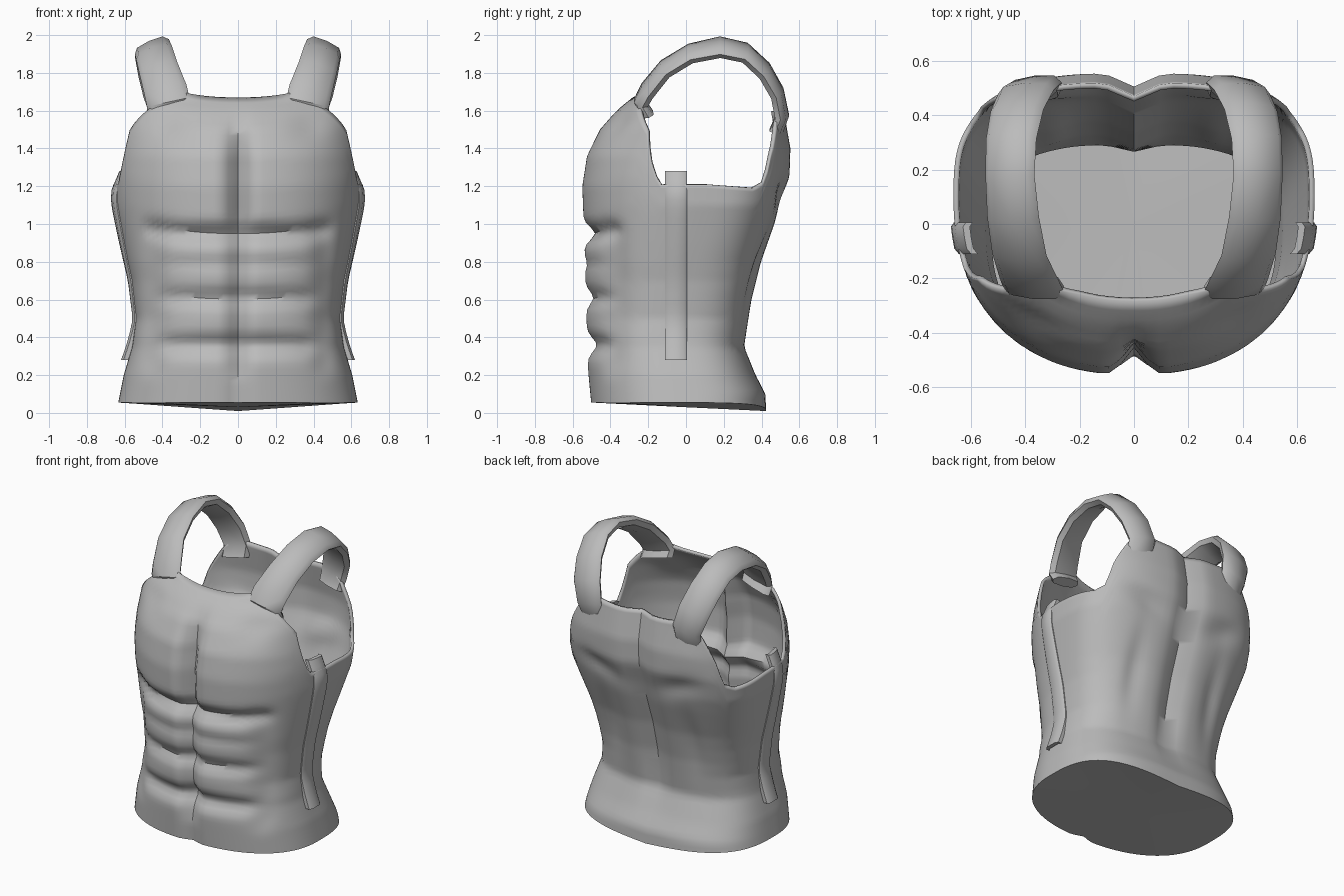
import bpy, bmesh, math
from mathutils import Vector

cube = bpy.data.objects.get("Cube")
if cube:
    bpy.data.objects.remove(cube)

grey = bpy.data.materials.new("plain_grey")
grey.use_nodes = True
COLOR = (0.5, 0.5, 0.5, 1)
grey.diffuse_color = COLOR
grey.node_tree.nodes["Principled BSDF"].inputs["Base Color"].default_value = COLOR

# Torso profiles: (height, value)
WIDTH = [(0, .645), (.2, .605), (.35, .56), (.5, .54), (.7, .565), (.9, .612), (1.1, .658), (1.25, .665), (1.5, .65), (1.7, .66)]
FRONT = [(0, -.5), (.25, -.525), (.75, -.54), (1.05, -.55), (1.2, -.555), (1.36, -.53), (1.5, -.46), (1.6, -.37), (1.68, -.27)]
BACK = [(0, .425), (.1, .42), (.2, .37), (.35, .31), (.6, .35), (.8, .4), (1, .47), (1.25, .55), (1.4, .555), (1.6, .52)]
MID = [(0, -.04), (.4, -.08), (.8, 0), (1.1, .1), (1.7, .12)]
# Rim heights by how far forward or back a column lies
RIM_FRONT = [(0, 1.21), (.38, 1.21), (.45, 1.32), (.55, 1.5), (.78, 1.62), (.9, 1.71), (1, 1.67)]
RIM_BACK = [(0, 1.21), (.6, 1.19), (.71, 1.22), (.77, 1.38), (.88, 1.54), (.95, 1.62), (1, 1.6)]


def lerp_table(table, t):
    if t <= table[0][0]:
        return table[0][1]
    for (a, va), (b, vb) in zip(table, table[1:]):
        if t <= b:
            return va + (vb - va) * (t - a) / (b - a)
    return table[-1][1]


def bell(t, centre, spread):
    return math.exp(-((t - centre) / spread) ** 2)


def step(t, a, b):
    t = min(max((t - a) / (b - a), 0), 1)
    return t * t * (3 - 2 * t)


def front_relief(x, z):
    """Depth carved into the chest and stomach."""
    x = abs(x)
    pec = step(z, .94, 1.06) * (1 - step(z, 1.3, 1.64))
    belly = step(z, .15, .3) * (1 - step(z, .94, 1.06))
    d = bell(x, 0, .05) * (.1 * pec + .06 * belly + .03 * (1 - step(z, .15, .3)))
    inner = 1 - step(x, .34, .48)
    d += .06 * bell(z, .95 + .5 * max(x - .25, 0) ** 2, .045) * (1 - step(x, .38, .55))
    d += inner * (.04 * bell(z, .61, .045) + .05 * bell(z, .36, .05) + .012 * bell(z, .79, .03))
    d += .03 * bell(x, .46, .06) * belly
    d += .025 * bell(z, 1.52, .07) * bell(x, .38, .1)
    return d


def back_relief(x, z):
    """Depth carved along the spine and under the shoulder blades."""
    x = abs(x)
    d = .05 * bell(x, 0, .07) * step(z, .1, .6)
    d += .025 * bell(z, 1.08 + .3 * x, .07) * bell(x, .3, .16)
    d += .02 * bell(x, .3, .06) * bell(z, .75, .25)
    return d


def torso_point(angle, z):
    c, s = math.cos(angle), math.sin(angle)
    n = 2.3 if s < 0 else 3
    x = math.copysign(abs(c) ** (2 / n), c) * lerp_table(WIDTH, z)
    f = abs(s) ** (2 / n)
    mid = lerp_table(MID, z)
    if s < 0:
        y = mid + (lerp_table(FRONT, z) - mid) * f + front_relief(x, z) * f
    else:
        y = mid + (lerp_table(BACK, z) - mid) * f - back_relief(x, z) * f
    return Vector((x, y, z)), f


def make_object(name, bm, thickness=0):
    bmesh.ops.recalc_face_normals(bm, faces=bm.faces)
    mesh = bpy.data.meshes.new(name)
    bm.to_mesh(mesh)
    bm.free()
    mesh.materials.append(grey)
    obj = bpy.data.objects.new(name, mesh)
    bpy.context.collection.objects.link(obj)
    if thickness:
        mod = obj.modifiers.new("thickness", "SOLIDIFY")
        mod.thickness, mod.offset = thickness, -1
    bpy.ops.object.select_all(action="DESELECT")
    obj.select_set(True)
    bpy.context.view_layer.objects.active = obj
    bpy.ops.object.shade_smooth_by_angle(angle=math.radians(45))
    return obj


def bridge_rows(bm, rows, closed):
    for low, high in zip(rows, rows[1:]):
        count = len(low)
        for i in range(count if closed else count - 1):
            j = (i + 1) % count
            bm.faces.new((low[i], low[j], high[j], high[i]))


# Torso shell with closed floor, neck opening and arm holes
COLS, ROWS = 120, 56
bm = bmesh.new()
grid = [[] for _ in range(ROWS + 1)]
for i in range(COLS):
    a = 2 * math.pi * i / COLS
    base, f = torso_point(a, .03)
    bottom = .055 - .045 * (1 - abs(base.x) / .65) * (base.y + .5) / .92
    top = lerp_table(RIM_FRONT if math.sin(a) < 0 else RIM_BACK, f)
    for r in range(ROWS + 1):
        p, _ = torso_point(a, bottom + (top - bottom) * r / ROWS)
        grid[r].append(bm.verts.new(p))
bridge_rows(bm, grid, True)
# Floor fans out from its centre
centre = bm.verts.new((0, 0, .03))
for i in range(COLS):
    bm.faces.new((centre, grid[0][i], grid[0][i - 1]))
make_object("torso_shell", bm, .02)

# Shoulder straps: inner and outer edge points of the outer face, front to back
STRAP = [
    ((.26, -.26, 1.60), (.48, -.23, 1.55)),
    ((.26, -.285, 1.67), (.485, -.265, 1.62)),
    ((.28, -.245, 1.755), (.50, -.23, 1.69)),
    ((.33, -.14, 1.88), (.53, -.13, 1.815)),
    ((.36, .01, 1.97), (.55, .01, 1.90)),
    ((.38, .18, 2.01), (.56, .18, 1.93)),
    ((.37, .33, 1.975), (.555, .33, 1.90)),
    ((.34, .45, 1.865), (.535, .44, 1.80)),
    ((.30, .525, 1.73), (.505, .51, 1.68)),
    ((.27, .555, 1.59), (.46, .535, 1.55)),
    ((.27, .53, 1.5), (.45, .50, 1.47)),
]
# Strap cross-section: (position across, depth)
SECTION = [(0, .035), (.12, .008), (.5, 0), (.88, .008), (1, .035), (.9, .065), (.5, .075), (.1, .065)]
for side, label in ((1, "left"), (-1, "right")):
    bm = bmesh.new()
    rings = []
    for k, (inner, outer) in enumerate(STRAP):
        a, b = Vector(inner), Vector(outer)
        before, after = STRAP[max(k - 1, 0)], STRAP[min(k + 1, len(STRAP) - 1)]
        tangent = Vector(after[0]) - Vector(before[0])
        inward = tangent.cross(b - a).normalized()
        if inward.dot(Vector((.45, .15, 1.55)) - a) < 0:
            inward.negate()
        ring = []
        for across, depth in SECTION:
            p = a.lerp(b, across) + inward * depth
            ring.append(bm.verts.new((p.x * side, p.y, p.z)))
        rings.append(ring)
    bridge_rows(bm, rings, True)
    bm.faces.new(rings[0])
    bm.faces.new(rings[-1])
    make_object(label + "_shoulder_strap", bm)

    # Side band that follows the flank and curls over the arm hole rim
    bm = bmesh.new()
    rows = []
    for k in range(21):
        z = .28 + k * .05
        mid, width = lerp_table(MID, z), lerp_table(WIDTH, z)
        row = []
        for y in (-.11, -.09, -.05, -.01, .005):
            depth = abs(lerp_table(FRONT if y < mid else BACK, z) - mid)
            n = 2.3 if y < mid else 3
            x = width * (1 - (abs(y - mid) / depth) ** n) ** (1 / n)
            x += .006 if y in (-.11, .005) else .018
            x += .02 * (1 - step(z, .28, .5)) - .05 * step(z, 1.15, 1.3)
            row.append(bm.verts.new((x * side, y, z)))
        rows.append(row)
    bridge_rows(bm, rows, False)
    # Thin wall behind the band
    extruded = bmesh.ops.extrude_face_region(bm, geom=bm.faces[:])
    for v in extruded["geom"]:
        if isinstance(v, bmesh.types.BMVert):
            v.co.x -= .025 * side
    make_object(label + "_side_band", bm)
